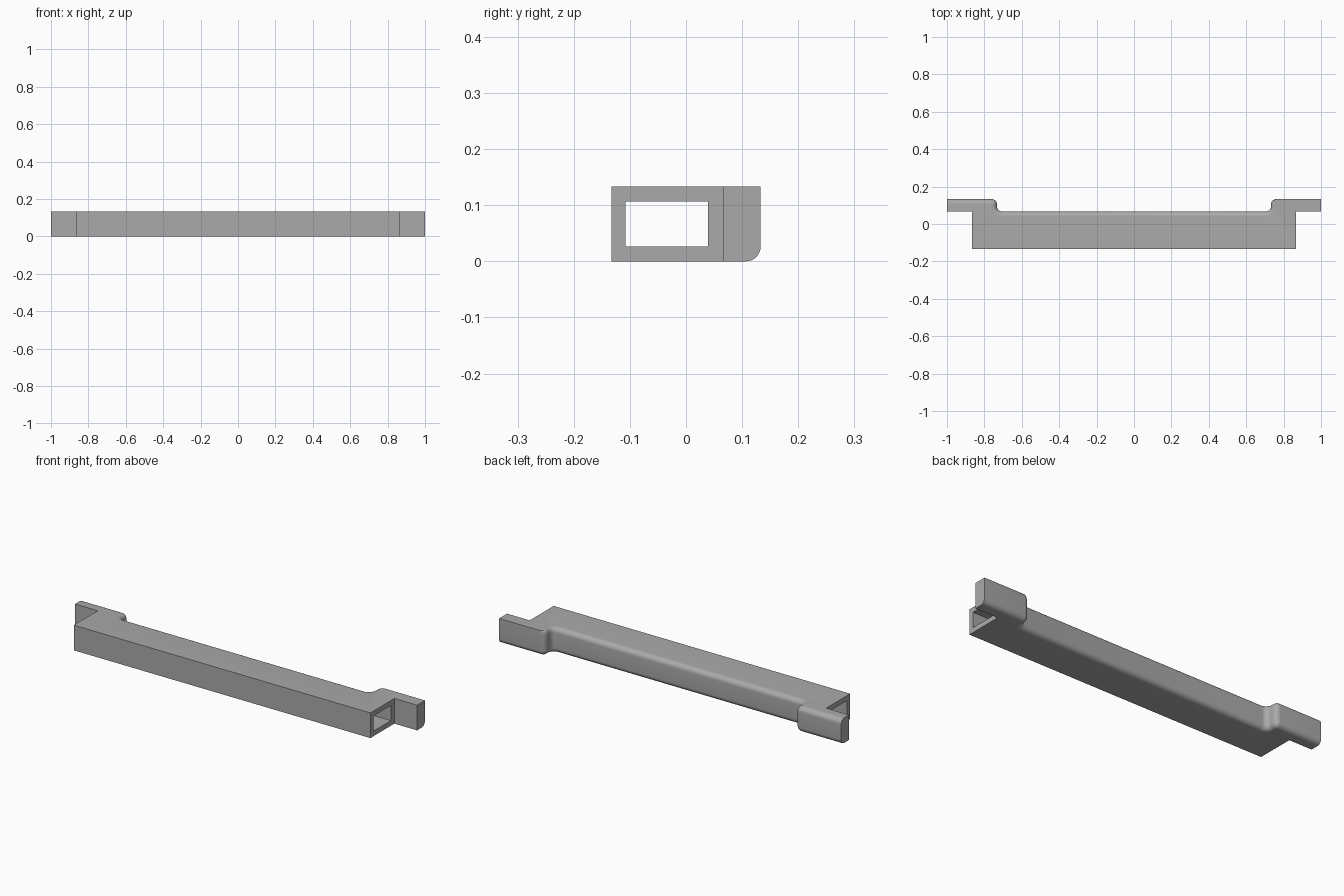
import bpy, bmesh
from math import sin, cos, pi

if "Cube" in bpy.data.objects:
    bpy.data.objects.remove(bpy.data.objects["Cube"])

HEIGHT = 0.133
BACK, STEP_Y, FRONT = 0.133, 0.067, -0.133
BODY_X, STEP_X = 0.867, 0.733
ROUND, CORNER, SEGS = 0.0262, 0.027, 8

grey = bpy.data.materials.new("plain grey")
grey.use_nodes = True
colour = (0.4, 0.4, 0.4, 1)
grey.diffuse_color = colour
grey.node_tree.nodes["Principled BSDF"].inputs["Base Color"].default_value = colour


def arc(cx, cy, start, end, side):
    """Corner points with their outward normals."""
    for i in range(SEGS + 1):
        a = start + (end - start) * i / SEGS
        yield (cx + CORNER * cos(a), cy + CORNER * sin(a), side * cos(a), side * sin(a))


# Rear outline of one half: end tab, outer corner, inner corner
half = [(-1, BACK, 0, 1)]
half += arc(-STEP_X - CORNER, BACK - CORNER, pi / 2, 0, 1)
half += arc(-STEP_X + CORNER, STEP_Y + CORNER, pi, 1.5 * pi, -1)
rear = half + [(-x, y, -nx, ny) for x, y, nx, ny in reversed(half)]
front = [(1, STEP_Y), (BODY_X, STEP_Y), (BODY_X, FRONT),
         (-BODY_X, FRONT), (-BODY_X, STEP_Y), (-1, STEP_Y)]


def section(bm, z, inset, top):
    """One level of the rail; the upper rounding fades out at the left step."""
    ring = []
    for x, y, nx, ny in rear:
        fade = 1
        if top:
            fade = min(1, max(0, (STEP_X + CORNER - x) / (2 * CORNER)))
        d = inset * fade
        ring.append(bm.verts.new((x - nx * d, y - ny * d, z)))
    return ring + [bm.verts.new((x, y, z)) for x, y in front]


# Rail with end tabs and rounded rear edges
bm = bmesh.new()
steps = [i / SEGS * pi / 2 for i in range(SEGS + 1)]
rings = [section(bm, ROUND * (1 - cos(a)), ROUND * (1 - sin(a)), False) for a in steps]
rings += [section(bm, HEIGHT - ROUND * (1 - cos(a)), ROUND * (1 - sin(a)), True)
          for a in reversed(steps)]
for low, high in zip(rings, rings[1:]):
    for i in range(len(low)):
        j = (i + 1) % len(low)
        bm.faces.new((low[i], low[j], high[j], high[i]))
bm.faces.new(rings[0])
bm.faces.new(rings[-1])
bmesh.ops.recalc_face_normals(bm, faces=bm.faces)
mesh = bpy.data.meshes.new("rail")
bm.to_mesh(mesh)
bm.free()
mesh.materials.append(grey)
rail = bpy.data.objects.new("rail", mesh)
bpy.context.collection.objects.link(rail)

# Rectangular channel running through the rail
bpy.ops.mesh.primitive_cube_add(size=1, location=(0, -0.0345, HEIGHT / 2))
channel = bpy.context.object
channel.name = "channel_cutter"
channel.scale = (1.9, 0.147, 0.08)
channel.hide_render = True
channel.data.materials.append(grey)
cut = rail.modifiers.new("channel", "BOOLEAN")
cut.operation = "DIFFERENCE"
cut.solver = "EXACT"
cut.object = channel

bpy.ops.object.select_all(action="DESELECT")
rail.select_set(True)
bpy.context.view_layer.objects.active = rail
bpy.ops.object.modifier_apply(modifier=cut.name)
bpy.data.objects.remove(channel)
bpy.ops.object.shade_smooth_by_angle(angle=pi / 6)
